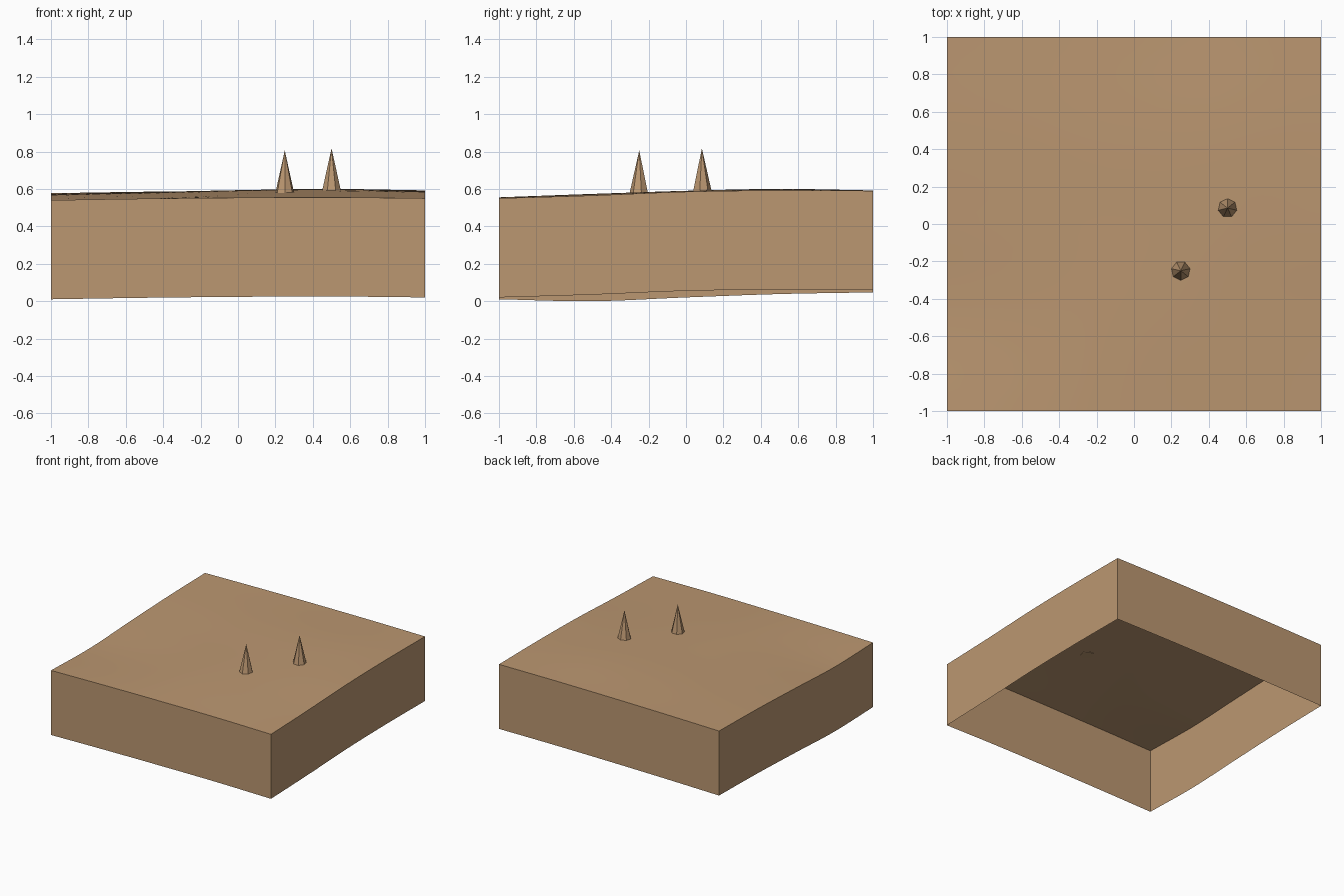
import bpy
import bmesh
import math

cube = bpy.data.objects.get("Cube")
if cube:
    bpy.data.objects.remove(cube, do_unlink=True)

# One sandy colour for everything
sand = bpy.data.materials.new("sandy_brown")
sand.use_nodes = True
SAND_COLOUR = (0.50, 0.31, 0.165, 1.0)
sand.diffuse_color = SAND_COLOUR
sand.node_tree.nodes["Principled BSDF"].inputs["Base Color"].default_value = SAND_COLOUR

SKIRT_DEPTH = 0.53
CELLS = 32

# Ground heights, rows from front to back, columns from -x to +x
HEIGHTS = [
    [0.540, 0.548, 0.553, 0.555, 0.550],
    [0.530, 0.550, 0.570, 0.573, 0.565],
    [0.550, 0.565, 0.582, 0.590, 0.585],
    [0.568, 0.580, 0.593, 0.600, 0.592],
    [0.577, 0.585, 0.590, 0.592, 0.590],
]


def spline(values, t):
    """Smooth curve through evenly spaced values, t in -1..1."""
    last = len(values) - 1
    u = (t + 1) / 2 * last
    i = min(int(u), last - 1)
    f = u - i
    b, c = values[i], values[i + 1]
    a = values[i - 1] if i > 0 else 2 * b - c
    d = values[i + 2] if i + 2 <= last else 2 * c - b
    return b + f / 2 * (c - a + f * (2 * a - 5 * b + 4 * c - d + f * (3 * (b - c) + d - a)))


def ground(x, y):
    return spline([spline(row, x) for row in HEIGHTS], y)


def add_object(name, bm, smooth):
    mesh = bpy.data.meshes.new(name)
    bm.to_mesh(mesh)
    bm.free()
    mesh.materials.append(sand)
    obj = bpy.data.objects.new(name, mesh)
    bpy.context.collection.objects.link(obj)
    if smooth:
        bpy.ops.object.select_all(action="DESELECT")
        obj.select_set(True)
        bpy.context.view_layer.objects.active = obj
        bpy.ops.object.shade_smooth_by_angle(angle=math.radians(30))
    return obj


# Rolling ground with a thin wall hanging from its rim, open underneath
bm = bmesh.new()
bmesh.ops.create_grid(bm, x_segments=CELLS, y_segments=CELLS, size=1)
for v in bm.verts:
    v.co.z = ground(v.co.x, v.co.y)
rim = [e for e in bm.edges if e.is_boundary]
wall = bmesh.ops.extrude_edge_only(bm, edges=rim)["geom"]
for v in wall:
    if isinstance(v, bmesh.types.BMVert):
        v.co.z -= SKIRT_DEPTH
bmesh.ops.recalc_face_normals(bm, faces=bm.faces)
if max(bm.faces, key=lambda f: f.calc_center_median().z).normal.z < 0:
    bmesh.ops.reverse_faces(bm, faces=bm.faces)
add_object("ground_block", bm, True)


# Seven-sided spikes standing on the ground
def spike(name, x, y, turn):
    bm = bmesh.new()
    bmesh.ops.create_cone(bm, cap_ends=True, segments=7, radius1=0.052,
                          radius2=0, depth=0.23)
    obj = add_object(name, bm, False)
    obj.location = (x, y, ground(x, y) + 0.11)
    obj.rotation_euler.z = turn


spike("front_spike", 0.25, -0.25, math.pi)
spike("back_spike", 0.50, 0.085, 0)
